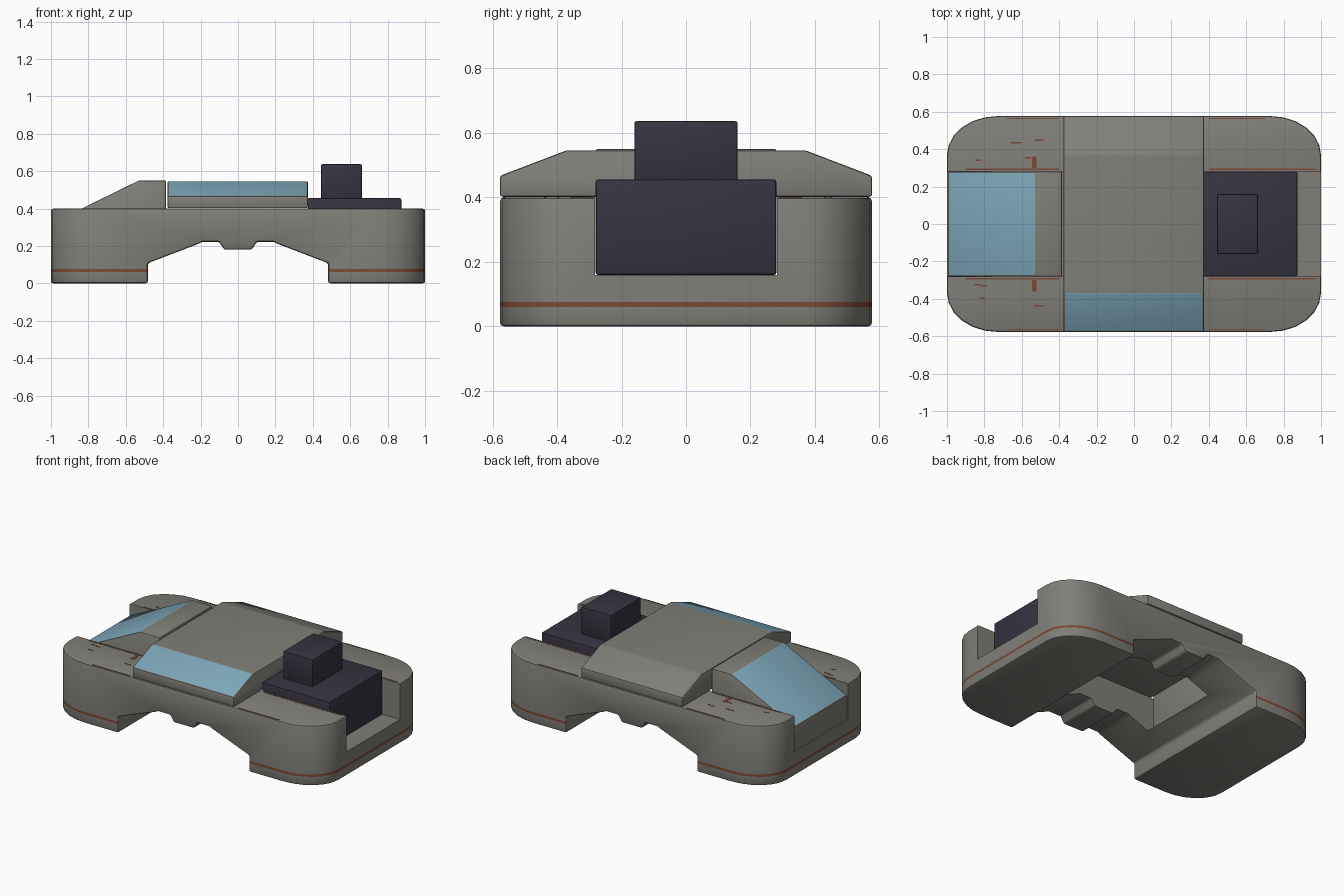
import bpy, bmesh, math, random
from mathutils import Vector

if "Cube" in bpy.data.objects:
    bpy.data.objects.remove(bpy.data.objects["Cube"])

random.seed(4)


def material(name, rgb):
    m = bpy.data.materials.new(name)
    m.diffuse_color = (*rgb, 1)
    m.use_nodes = True
    m.node_tree.nodes["Principled BSDF"].inputs["Base Color"].default_value = m.diffuse_color
    return m


GREY = material("weathered grey", (0.215, 0.213, 0.19))
BLUE = material("window blue", (0.205, 0.385, 0.48))
DARK = material("dark slate", (0.036, 0.034, 0.052))
RUST = material("rust brown", (0.2, 0.068, 0.036))


def prism(name, points, axis, a, b, mats):
    """Extrude a 2D outline along an axis: points are xy, xz or yz."""
    def place(p, d):
        return {"z": (p[0], p[1], d), "y": (p[0], d, p[1]), "x": (d, p[0], p[1])}[axis]
    bm = bmesh.new()
    lo = [bm.verts.new(place(p, a)) for p in points]
    hi = [bm.verts.new(place(p, b)) for p in points]
    n = len(points)
    bm.faces.new(lo)
    bm.faces.new(hi)
    for i in range(n):
        bm.faces.new((lo[i], lo[(i + 1) % n], hi[(i + 1) % n], hi[i]))
    bmesh.ops.recalc_face_normals(bm, faces=bm.faces)
    me = bpy.data.meshes.new(name)
    bm.to_mesh(me)
    bm.free()
    for m in mats:
        me.materials.append(m)
    ob = bpy.data.objects.new(name, me)
    bpy.context.collection.objects.link(ob)
    return ob


def box(name, x, y, z, mat):
    return prism(name, [(x[0], y[0]), (x[1], y[0]), (x[1], y[1]), (x[0], y[1])],
                 "z", z[0], z[1], [mat])


def bevel(ob, width, angle=40):
    m = ob.modifiers.new("soft edges", "BEVEL")
    m.width, m.segments = width, 2
    m.limit_method, m.angle_limit = "ANGLE", math.radians(angle)


def cut(ob, cutter):
    m = ob.modifiers.new("cut", "BOOLEAN")
    m.operation, m.solver, m.object = "DIFFERENCE", "EXACT", cutter
    cutter.hide_render = True


def bake(ob):
    dg = bpy.context.evaluated_depsgraph_get()
    me = bpy.data.meshes.new_from_object(ob.evaluated_get(dg))
    ob.modifiers.clear()
    ob.data = me


def smooth(ob):
    bpy.ops.object.select_all(action="DESELECT")
    ob.select_set(True)
    bpy.context.view_layer.objects.active = ob
    bpy.ops.object.shade_smooth_by_angle(angle=math.radians(32))


# Hull: rounded plan, arched underside, channel running end to end
plan = []
for q, (sx, sy) in enumerate([(1, 1), (-1, 1), (-1, -1), (1, -1)]):
    for i in range(7):
        t = math.radians(90 * q + 15 * i)
        plan.append((sx * 0.73 + 0.27 * math.cos(t), sy * 0.367 + 0.21 * math.sin(t)))
hull = prism("hull", plan, "z", 0, 0.4, [GREY, RUST])
half = [(0.482, -0.1), (0.482, 0.108), (0.215, 0.21), (0.19, 0.222), (0.1, 0.222), (0.075, 0.18)]
arch = prism("arch_cutter", half + [(-x, z) for x, z in reversed(half)], "y", -1, 1, [GREY])
channel = box("channel_cutter", (-1.2, 1.2), (-0.282, 0.282), (0.16, 1), GREY)
cut(hull, arch)
bevel(hull, 0.012)
cut(hull, channel)
bake(hull)
for cutter in (arch, channel):
    bpy.data.objects.remove(cutter)

# Rust line around the outside of the hull
bm = bmesh.new()
bm.from_mesh(hull.data)
for z in (0.06, 0.076):
    bmesh.ops.bisect_plane(bm, geom=bm.verts[:] + bm.edges[:] + bm.faces[:],
                           plane_co=(0, 0, z), plane_no=(0, 0, 1))
for f in bm.faces:
    c = f.calc_center_median()
    outward = f.normal.x * c.x + f.normal.y * c.y > 0.2
    f.material_index = int(0.06 < c.z < 0.076 and outward and abs(f.normal.z) < 0.3)
bm.to_mesh(hull.data)
bm.free()
smooth(hull)

# Roof cover across the middle, front slope is a window
cover = prism("roof_cover", [(-0.577, 0.402), (0.577, 0.402), (0.577, 0.467), (0.37, 0.546),
                             (-0.37, 0.546), (-0.577, 0.467)], "x", -0.377, 0.373, [GREY, BLUE])
bevel(cover, 0.008, 15)

# Sloped nose block at the left end, slope is a window
nose = prism("nose_block", [(-0.995, 0.16), (-0.385, 0.16), (-0.385, 0.55),
                            (-0.53, 0.55), (-0.995, 0.322)], "y", -0.28, 0.28, [GREY, BLUE])
bevel(nose, 0.006, 20)


def paint(ob, direction):
    for p in ob.data.polygons:
        p.material_index = int(p.normal.dot(Vector(direction).normalized()) > 0.97)


for ob, d in ((cover, (0, -0.079, 0.207)), (nose, (-0.228, 0, 0.465))):
    bake(ob)
    # the flat top is close in direction, so the threshold excludes it
    paint(ob, d)
    smooth(ob)

# Dark engine housing and its raised cap at the right end
for name, x, y, z in (("engine_housing", (0.373, 0.873), (-0.28, 0.28), (0.16, 0.456)),
                      ("engine_cap", (0.443, 0.663), (-0.16, 0.16), (0.45, 0.637))):
    ob = box(name, x, y, z, DARK)
    bevel(ob, 0.008)
    bake(ob)
    smooth(ob)

# Worn rust streaks on the hull top
for s in (-1, 1):
    for i, (x0, x1, y, w) in enumerate([(0.4, 0.97, 0.289, 0.007), (-0.9, -0.4, 0.289, 0.007),
                                        (0.4, 0.7, 0.561, 0.006), (-0.68, -0.4, 0.561, 0.006)]):
        ys = sorted((s * y, s * (y + w)))
        box("rust_streak", (x0, x1), ys, (0.399, 0.4015), RUST)
    for i in range(4):
        x = random.uniform(-0.92, -0.5)
        y = s * random.uniform(0.32, 0.47)
        box("rust_fleck", (x, x + random.uniform(0.02, 0.06)), (y, y + 0.008), (0.399, 0.4015), RUST)
    box("rust_patch", (-0.545, -0.52), sorted((s * 0.3, s * 0.36)), (0.399, 0.4015), RUST)
